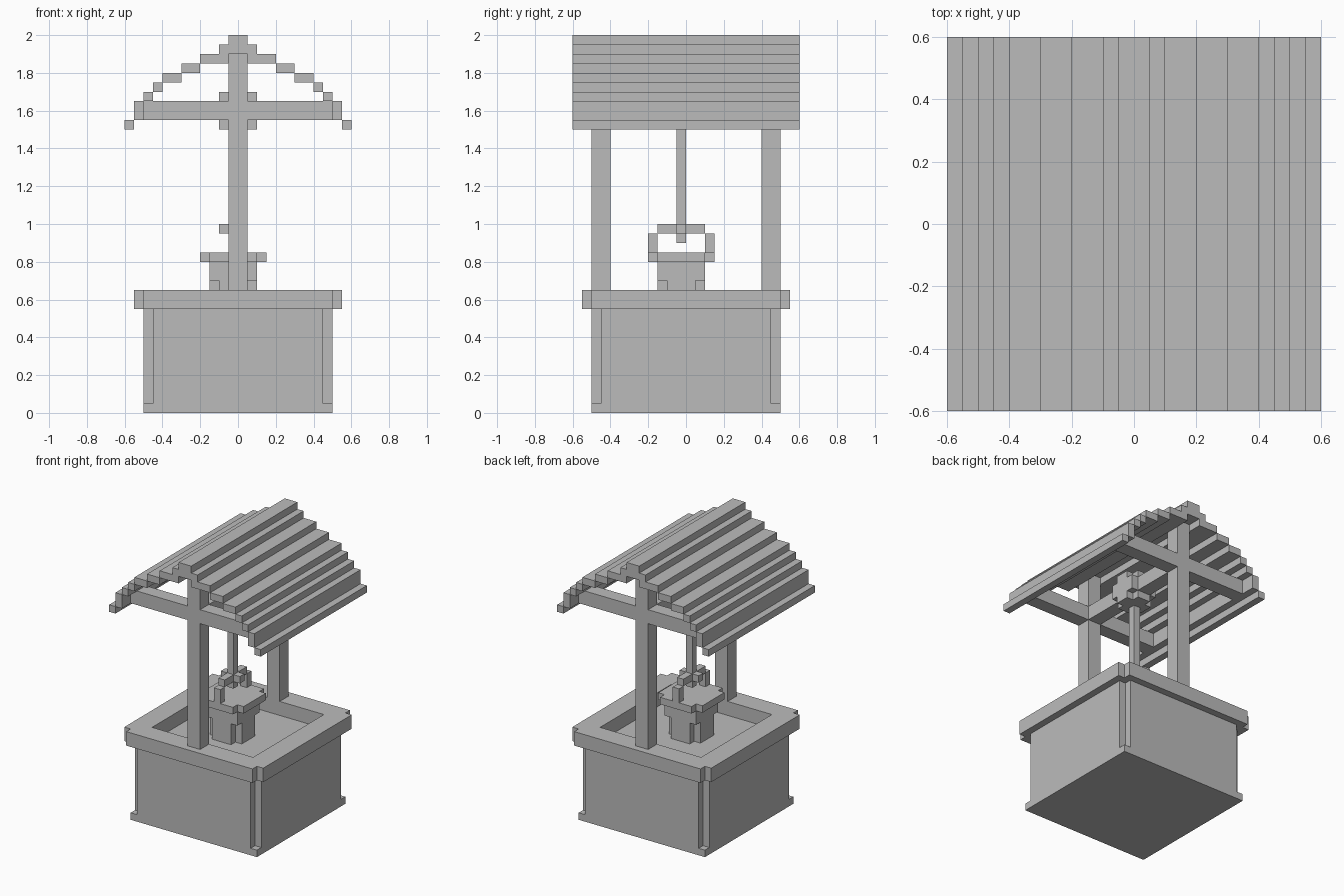
import bpy
import bmesh

cube = bpy.data.objects.get("Cube")
if cube:
    bpy.data.objects.remove(cube, do_unlink=True)

# Single plain grey colour
grey = bpy.data.materials.new("plain_grey")
grey.use_nodes = True
colour = (0.5, 0.5, 0.5, 1)
grey.diffuse_color = colour
grey.node_tree.nodes["Principled BSDF"].inputs["Base Color"].default_value = colour


def prism(name, outline, z0, z1):
    """Extrude a flat outline from z0 up to z1."""
    bm = bmesh.new()
    face = bm.faces.new([bm.verts.new((x, y, z0)) for x, y in outline])
    top = bmesh.ops.extrude_face_region(bm, geom=[face])["geom"]
    moved = [v for v in top if isinstance(v, bmesh.types.BMVert)]
    bmesh.ops.translate(bm, vec=(0, 0, z1 - z0), verts=moved)
    bmesh.ops.recalc_face_normals(bm, faces=bm.faces)
    mesh = bpy.data.meshes.new(name)
    bm.to_mesh(mesh)
    bm.free()
    mesh.materials.append(grey)
    obj = bpy.data.objects.new(name, mesh)
    bpy.context.collection.objects.link(obj)
    return obj


def box(name, x, y, z):
    outline = [(x[0], y[0]), (x[1], y[0]), (x[1], y[1]), (x[0], y[1])]
    return prism(name, outline, *z)


def notched(name, centre, half, z, notch=0.05):
    """Square block with a small square step cut from each upright edge."""
    a, b = half, half - notch
    quarter = [(a, -b), (a, b), (b, b), (b, a)]
    other = [(-b, a), (-b, b), (-a, b), (-a, -b)]
    last = [(-b, -b), (-b, -a), (b, -a), (b, -b)]
    outline = [(centre + x, centre + y) for x, y in quarter + other + last]
    return prism(name, outline, *z)


# Well: foot plate, notched walls and an open rim
box("well_foot", (-0.5, 0.5), (-0.5, 0.5), (0, 0.05))
notched("well_body", 0, 0.5, (0.05, 0.55))
rim = notched("well_rim", 0, 0.55, (0.55, 0.65))
cutter = box("rim_cutter", (-0.4, 0.4), (-0.4, 0.4), (0.5, 0.7))
cutter.hide_render = True
cut = rim.modifiers.new("opening", "BOOLEAN")
cut.object = cutter
cut.solver = "EXACT"
bpy.context.view_layer.objects.active = rim
bpy.ops.object.modifier_apply(modifier=cut.name)
bpy.data.objects.remove(cutter, do_unlink=True)

# Posts with cross beams, front and back
for side, y in (("front", (-0.5, -0.4)), ("back", (0.4, 0.5))):
    box(side + "_post", (-0.05, 0.05), y, (0.65, 1.9))
    for end, x in (("left", (0.05, 0.5)), ("right", (-0.5, -0.05))):
        box(f"{side}_{end}_beam", x, y, (1.55, 1.65))

# Stepped roof: inner x, outer x, bottom, top of each slat
slats = [
    (0.05, 0.1, 1.9, 1.95), (0.05, 0.2, 1.85, 1.9), (0.2, 0.3, 1.8, 1.85),
    (0.3, 0.4, 1.75, 1.8), (0.4, 0.45, 1.7, 1.75), (0.45, 0.5, 1.65, 1.7),
    (0.5, 0.55, 1.55, 1.65), (0.55, 0.6, 1.5, 1.55),
]
depth = (-0.6, 0.6)
box("roof_ridge", (-0.05, 0.05), depth, (1.9, 2))
for inner, outer, low, high in slats:
    box("left_roof_slat", (inner, outer), depth, (low, high))
    box("right_roof_slat", (-outer, -inner), depth, (low, high))

# Axle and rope drum with trimmed corners
box("axle", (-0.05, 0.05), (-0.4, 0.4), (1.55, 1.65))
notched("drum_top", 0, 0.1, (1.65, 1.7))
box("drum_middle", (-0.1, 0.1), (-0.1, 0.1), (1.55, 1.65))
notched("drum_bottom", 0, 0.1, (1.5, 1.55))

# Rope with its knot
mid = -0.025
thin = (-0.05, 0)
box("rope", thin, thin, (0.9, 1.5))
notched("rope_knot", mid, 0.075, (0.95, 1))

# Bucket: tapered foot, body, lip and arched handle
notched("bucket_foot", mid, 0.125, (0.55, 0.7))
box("bucket_body", (-0.15, 0.1), (-0.15, 0.1), (0.7, 0.8))
notched("bucket_lip", mid, 0.175, (0.8, 0.85))
for y in ((-0.2, -0.15), (0.1, 0.15)):
    box("handle_leg", thin, y, (0.85, 0.95))
for y in ((-0.15, -0.1), (0.05, 0.1)):
    box("handle_top", thin, y, (0.95, 1))
